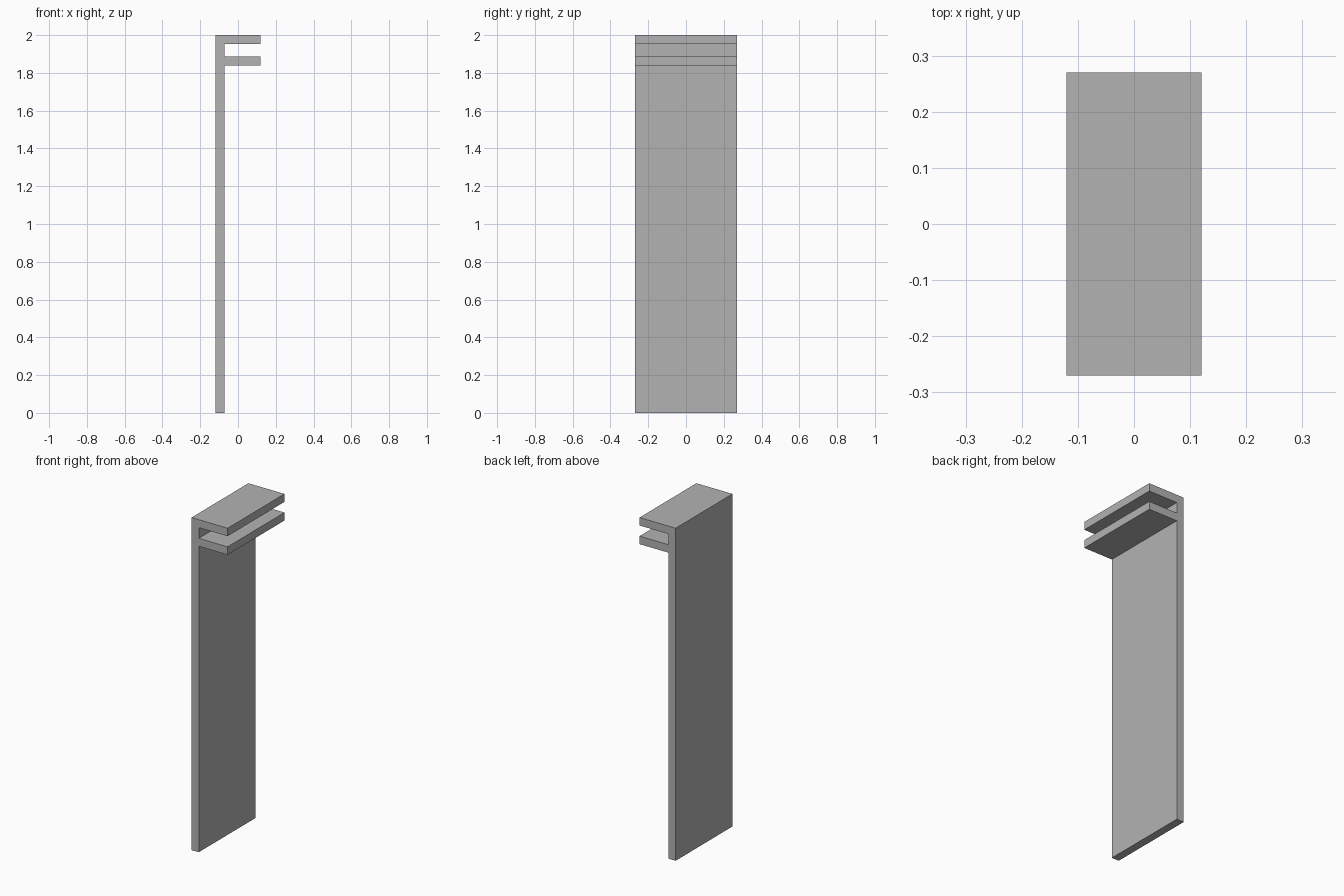
import bpy
import bmesh

cube = bpy.data.objects.get("Cube")
if cube:
    bpy.data.objects.remove(cube, do_unlink=True)

# Single grey finish
grey = bpy.data.materials.new("plain_grey")
grey.use_nodes = True
colour = (0.45, 0.45, 0.45, 1)
grey.diffuse_color = colour
grey.node_tree.nodes["Principled BSDF"].inputs["Base Color"].default_value = colour

HALF_WIDTH = 0.12
HALF_DEPTH = 0.27
HEIGHT = 2.0
THICK = 0.048
SHELF_BOTTOM = 1.84

# Side profile: tall back plate with two parallel flanges
inner = -HALF_WIDTH + THICK
profile = [
    (-HALF_WIDTH, 0), (inner, 0),
    (inner, SHELF_BOTTOM), (HALF_WIDTH, SHELF_BOTTOM),
    (HALF_WIDTH, SHELF_BOTTOM + THICK), (inner, SHELF_BOTTOM + THICK),
    (inner, HEIGHT - THICK), (HALF_WIDTH, HEIGHT - THICK),
    (HALF_WIDTH, HEIGHT), (-HALF_WIDTH, HEIGHT),
]

# Extrude the profile from front to back
bm = bmesh.new()
face = bm.faces.new([bm.verts.new((x, -HALF_DEPTH, z)) for x, z in profile])
result = bmesh.ops.extrude_face_region(bm, geom=[face], use_keep_orig=True)
moved = [v for v in result["geom"] if isinstance(v, bmesh.types.BMVert)]
bmesh.ops.translate(bm, verts=moved, vec=(0, 2 * HALF_DEPTH, 0))
bmesh.ops.recalc_face_normals(bm, faces=bm.faces)

mesh = bpy.data.meshes.new("slotted_bracket")
bm.to_mesh(mesh)
bm.free()
mesh.materials.append(grey)
bracket = bpy.data.objects.new("slotted_bracket", mesh)
bpy.context.collection.objects.link(bracket)
